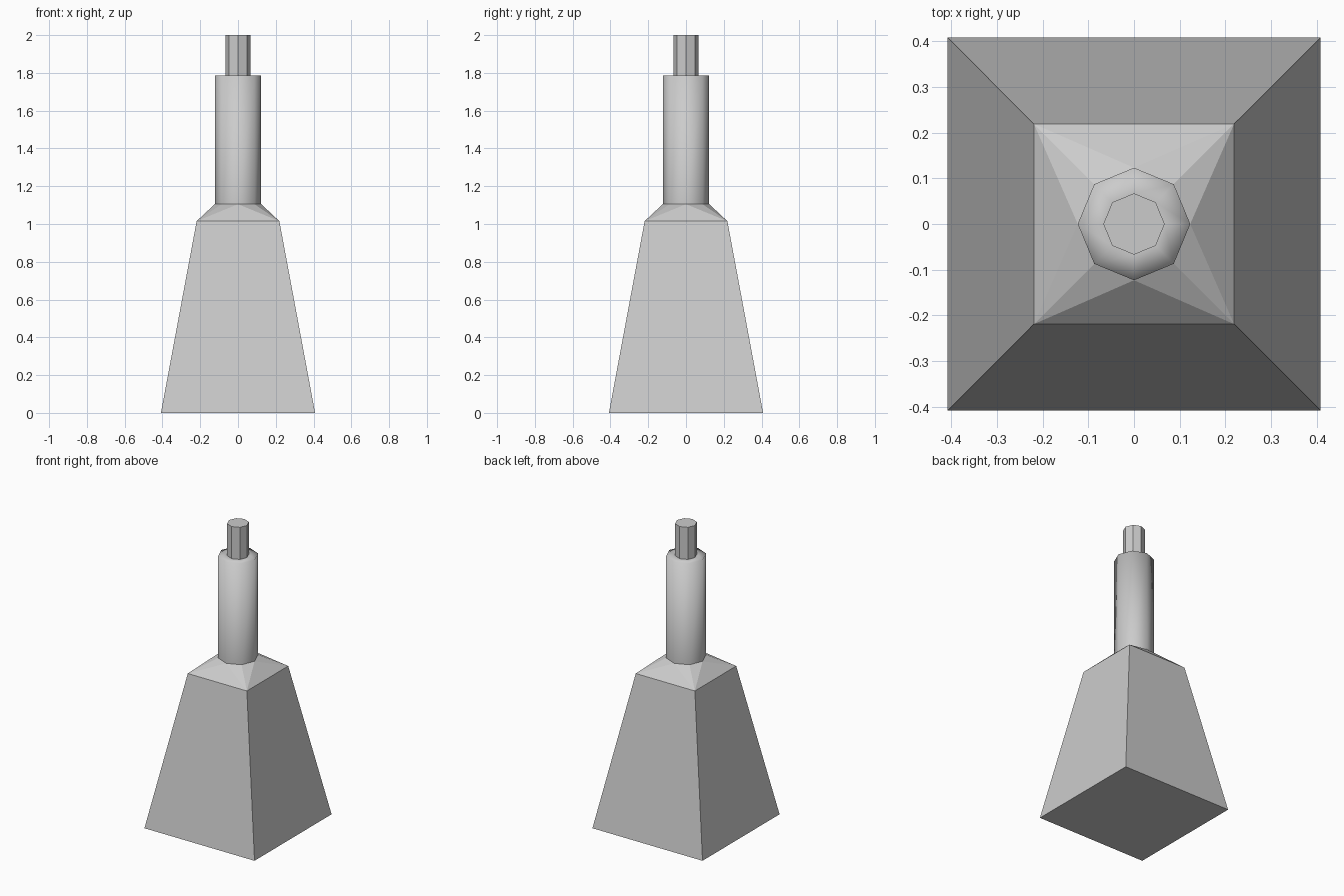
import bpy, bmesh
from math import cos, sin, pi

if "Cube" in bpy.data.objects:
    bpy.data.objects.remove(bpy.data.objects["Cube"])


def ring(bm, n, r, z, phase=0.0):
    return [bm.verts.new((r * cos(phase + 2 * pi * i / n),
                          r * sin(phase + 2 * pi * i / n), z)) for i in range(n)]


def bridge(bm, low, high):
    n = len(low)
    return [bm.faces.new((low[i], low[(i + 1) % n], high[(i + 1) % n], high[i]))
            for i in range(n)]


def finish(bm, name):
    mesh = bpy.data.meshes.new(name)
    bm.to_mesh(mesh)
    bm.free()
    obj = bpy.data.objects.new(name, mesh)
    bpy.context.collection.objects.link(obj)
    return obj


R2 = 2 ** 0.5
NECK_R, NECK_LOW, NECK_TOP, STEM_R = 0.123, 1.105, 1.785, 0.067

# Tapered square body with a faceted shoulder reaching the neck
bm = bmesh.new()
base = ring(bm, 4, 0.408 * R2, 0, pi / 4)
top = ring(bm, 4, 0.219 * R2, 1.015, pi / 4)
collar = ring(bm, 8, NECK_R, NECK_LOW)
bm.faces.new(base[::-1])
bridge(bm, base, top)
for i in range(4):
    a, b, c = (collar[(2 * i + k) % 8] for k in range(3))
    bm.faces.new((top[i], b, a))
    bm.faces.new((top[i], c, b))
    bm.faces.new((top[i], top[(i + 1) % 4], c))
finish(bm, "body")

# Smooth eight-sided neck with a flat rim at the top
bm = bmesh.new()
low = ring(bm, 8, NECK_R, NECK_LOW)
high = ring(bm, 8, NECK_R, NECK_TOP)
inner = ring(bm, 8, STEM_R, NECK_TOP)
for f in bridge(bm, low, high) + bridge(bm, high, inner):
    f.smooth = True
finish(bm, "neck")

# Flat-sided stem
bm = bmesh.new()
low = ring(bm, 8, STEM_R, NECK_TOP)
high = ring(bm, 8, STEM_R, 2.0)
bridge(bm, low, high)
bm.faces.new(high)
finish(bm, "stem")
